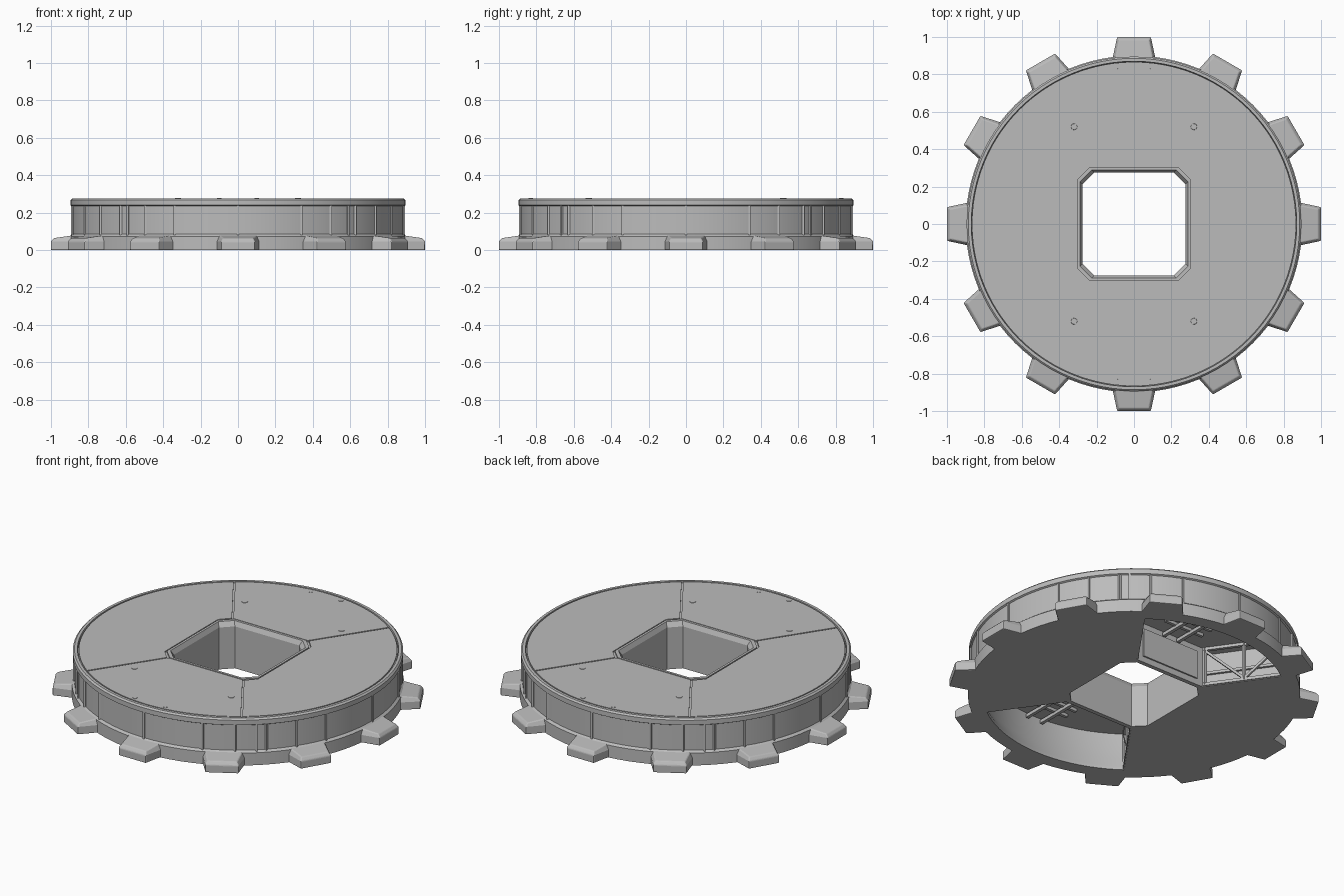
import bpy, bmesh
from math import radians, cos, sin, pi
from mathutils import Vector, Matrix

cube = bpy.data.objects.get("Cube")
if cube:
    bpy.data.objects.remove(cube, do_unlink=True)

grey = bpy.data.materials.new("mid_grey")
grey.use_nodes = True
colour = (0.5, 0.5, 0.5, 1)
grey.diffuse_color = colour
grey.node_tree.nodes["Principled BSDF"].inputs["Base Color"].default_value = colour

TOP = 0.277
EDGE = radians(53.7)      # direction of the sector joints at the rim


def finish(name, bm, smooth=False, bevel=0):
    bmesh.ops.recalc_face_normals(bm, faces=bm.faces)
    mesh = bpy.data.meshes.new(name)
    bm.to_mesh(mesh)
    bm.free()
    mesh.materials.append(grey)
    ob = bpy.data.objects.new(name, mesh)
    bpy.context.collection.objects.link(ob)
    if bevel:
        mod = ob.modifiers.new("bevel", 'BEVEL')
        mod.width = bevel
        mod.segments = 2
        mod.limit_method = 'ANGLE'
    if smooth:
        bpy.ops.object.select_all(action='DESELECT')
        ob.select_set(True)
        bpy.context.view_layer.objects.active = ob
        bpy.ops.object.shade_smooth_by_angle(angle=radians(25))
    return ob


def circle(r, n=96):
    return [(r * cos(2 * pi * i / n), r * sin(2 * pi * i / n)) for i in range(n)]


def octagon(h, cut=0.062):
    k = h - cut
    return [(h, -k), (h, k), (k, h), (-k, h), (-h, k), (-h, -k), (-k, -h), (k, -h)]


def loft(bm, levels, loop=False):
    """Join outlines of equal length, each given as (outline, z)."""
    rows = [[bm.verts.new((x, y, z)) for x, y in pts] for pts, z in levels]
    n = len(rows[0])
    pairs = list(zip(rows, rows[1:])) + ([(rows[-1], rows[0])] if loop else [])
    for a, b in pairs:
        for i in range(n):
            j = (i + 1) % n
            bm.faces.new((a[i], a[j], b[j], b[i]))
    if not loop:
        bm.faces.new(rows[0])
        bm.faces.new(rows[-1])
    return [v for row in rows for v in row]


def beam(bm, p, q, w, h=None):
    """Square bar between two points."""
    p, q = Vector(p), Vector(q)
    d = q - p
    m = (Matrix.Translation((p + q) / 2) @ d.to_track_quat('Z', 'Y').to_matrix().to_4x4()
         @ Matrix.Diagonal((w, h or w, d.length, 1)))
    bmesh.ops.create_cube(bm, size=1, matrix=m)


def sector(a0, a1, r, inner, steps=40):
    arc = [(r * cos(a0 + (a1 - a0) * i / steps), r * sin(a0 + (a1 - a0) * i / steps))
           for i in range(steps + 1)]
    return arc + inner


def turned(pts):
    return [(-x, -y) for x, y in pts]


# Outer drum wall with base flange and top rim
profile = [(0.82, 0), (0.9, 0), (0.9, 0.074), (0.886, 0.085), (0.886, 0.235), (0.895, 0.24),
           (0.895, 0.268), (0.886, TOP), (0.87, TOP), (0.868, 0.255), (0.85, 0.24),
           (0.85, 0.085), (0.82, 0.02)]
bm = bmesh.new()
loft(bm, [(circle(r), z) for r, z in profile], True)
finish("drum_wall", bm, True)

# Eight sided sleeve around the central opening
bm = bmesh.new()
loft(bm, [(octagon(h), z) for h, z in
          [(0.3, 0), (0.275, 0), (0.275, 0.25), (0.288, TOP), (0.302, TOP), (0.302, 0.2)]], True)
finish("centre_sleeve", bm)

# Continuous deck below the top plates
bm = bmesh.new()
for a in range(4):
    side = sector(a * pi / 2 - pi / 4, a * pi / 2 + pi / 4, 0.866, [])
    k = [(0.2665, 0.2665), (0.3, 0.238), (0.3, -0.238), (0.2665, -0.2665)]
    c, s = round(cos(a * pi / 2)), round(sin(a * pi / 2))
    inner = [(x * c - y * s, x * s + y * c) for x, y in k]
    loft(bm, [(side + inner, 0.24), (side + inner, 0.268)])
finish("deck_base", bm)

# Four top plates with narrow joints between them
gap = radians(0.3)
long_side = sector(-EDGE + gap, EDGE - gap, 0.862,
                   [(0.255, 0.307), (0.308, 0.25), (0.308, -0.25), (0.255, -0.307)])
short_side = sector(EDGE + gap, pi - EDGE - gap, 0.862, [(-0.246, 0.308), (0.246, 0.308)])
bm = bmesh.new()
for pts in (long_side, short_side):
    for outline in (pts, turned(pts)):
        loft(bm, [(outline, 0.26), (outline, TOP - 0.001)])
finish("deck_plates", bm)

# Floor plates close the two side sectors and leave front and back open
k = 0.275
floor = sector(-EDGE, EDGE, 0.821, [(0.213, k), (k, 0.213), (k, -0.213), (0.213, -k)])
bm = bmesh.new()
for outline in (floor, turned(floor)):
    loft(bm, [(outline, 0), (outline, 0.018)])
finish("floor_plates", bm)

# Twelve bevelled teeth around the base
bm = bmesh.new()
for i in range(12):
    def plan(r, wide, narrow):
        return [(0.86, -wide), (r, -narrow), (r, narrow), (0.86, wide)]
    verts = loft(bm, [(plan(1.0, 0.12, 0.09), 0), (plan(1.0, 0.12, 0.09), 0.046),
                      (plan(0.985, 0.105, 0.08), 0.064)])
    for v in verts[-4::3]:
        v.co.z = 0.082
    bmesh.ops.rotate(bm, verts=verts, matrix=Matrix.Rotation(i * pi / 6, 3, 'Z'))
finish("base_teeth", bm, bevel=0.005)

# Upright ribs on the drum wall
bm = bmesh.new()
angles = [i * 22.5 for i in range(16)]
angles += [q + s * 34 for q in (0, 90, 180, 270) for s in (-1, 1)]
for a in angles:
    c, s = cos(radians(a)), sin(radians(a))
    beam(bm, (0.886 * c, 0.886 * s, 0.08), (0.886 * c, 0.886 * s, 0.238), 0.012)
finish("wall_ribs", bm)

# Bulkheads and braced frames beside the open sectors
walls, truss = bmesh.new(), bmesh.new()
for sx in (-1, 1):
    for sy in (-1, 1):
        def at(t, z, back=0.0):
            x, y = 0.235 + 0.265 * t, 0.302 + 0.375 * t
            return (sx * (x + back), sy * (y - back * 0.7), z)
        pts = [at(0, 0, 0.06), at(1.1, 0, 0.06), at(1.1, 0, 0.07), at(0, 0, 0.07)]
        outline = [p[:2] for p in pts]
        loft(walls, [(outline, 0.015), (outline, 0.245)])
        for z in (0.012, 0.232):
            beam(truss, at(0, z), at(1.06, z), 0.018)
        for t in (0.02, 0.5, 1):
            beam(truss, at(t, 0.01), at(t, 0.24), 0.016)
        for t0, t1 in ((0.02, 0.5), (1, 0.5)):
            beam(truss, at(t0, 0.225), at(t1, 0.02), 0.014)
        beam(truss, at(0, 0.12, 0.055), at(1.06, 0.12, 0.055), 0.016)
finish("bulkheads", walls)
finish("side_trusses", truss)

# Rails and rungs hung under the deck in both open sectors
bm = bmesh.new()
for s in (-1, 1):
    for x in (-0.05, 0.05):
        beam(bm, (x, s * 0.31, 0.215), (x, s * 0.84, 0.215), 0.02)
    for i in range(5):
        y = s * (0.42 + 0.075 * i)
        beam(bm, (-0.13, y, 0.23), (0.13, y, 0.23), 0.018)
    # Framed panel on the sleeve
    beam(bm, (-0.19, s * 0.303, 0.12), (0.19, s * 0.303, 0.12), 0.012, 0.17)
finish("under_deck_rails", bm)

# Small caps on the deck
bm = bmesh.new()
for sx in (-1, 1):
    for sy in (-1, 1):
        for x, y, r in ((0.32, 0.52, 0.018), (0.1, 0.83, 0.014)):
            bmesh.ops.create_cone(bm, cap_ends=True, segments=16, radius1=r, radius2=r * 0.9,
                                  depth=0.004, matrix=Matrix.Translation((sx * x, sy * y, TOP - 0.001)))
finish("deck_caps", bm)
